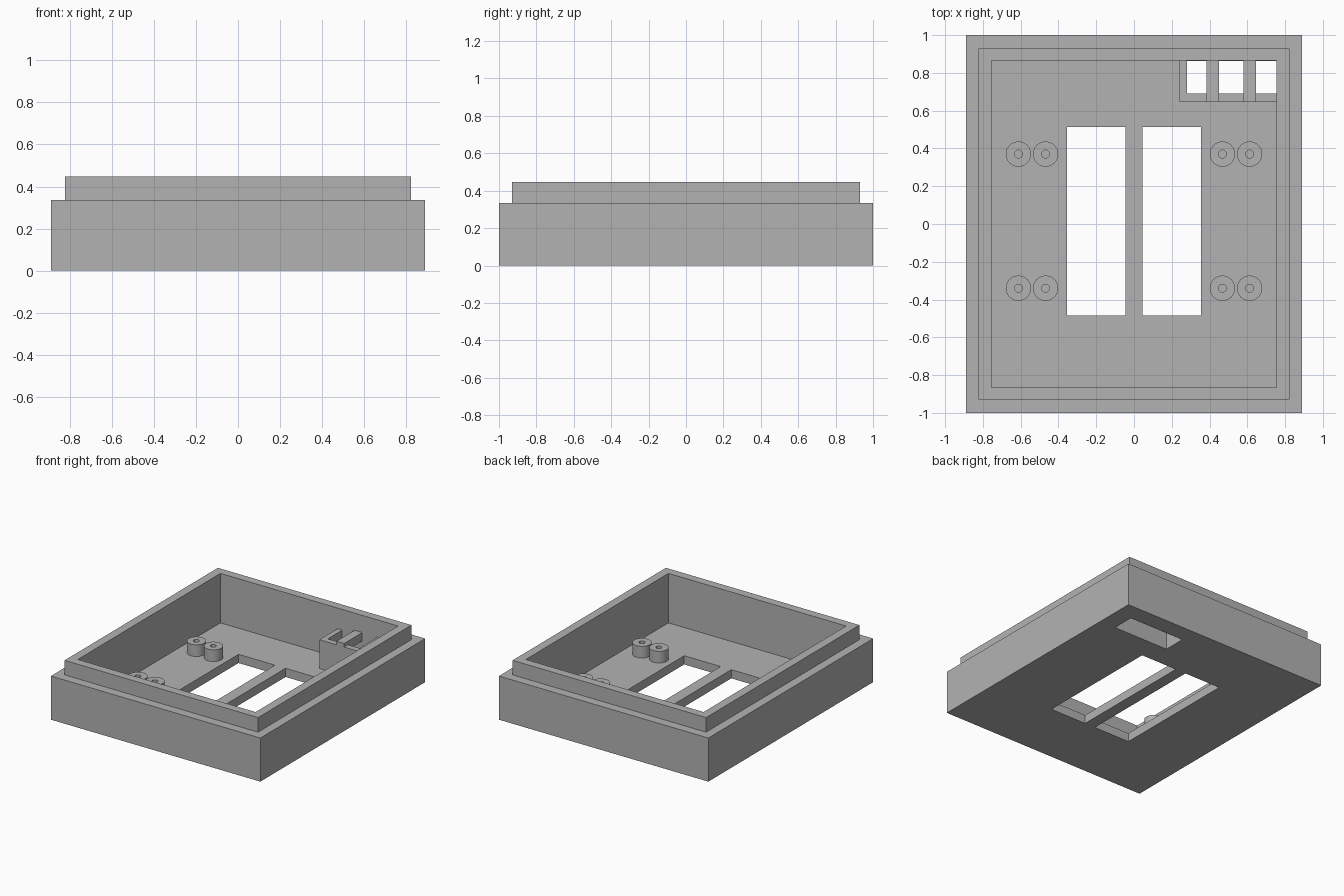
import bpy
import bmesh
from mathutils import Vector

# Remove the default cube only
default = bpy.data.objects.get("Cube")
if default:
    bpy.data.objects.remove(default, do_unlink=True)

# Single plain grey plastic
grey = bpy.data.materials.new("grey_plastic")
grey.use_nodes = True
grey.diffuse_color = (0.45, 0.45, 0.45, 1)
grey.node_tree.nodes["Principled BSDF"].inputs["Base Color"].default_value = (0.45, 0.45, 0.45, 1)

FLOOR = 0.067           # floor thickness
LEDGE, TOP = 0.335, 0.447
IN_X, IN_Y = 0.755, 0.865


def finish(name, bm):
    mesh = bpy.data.meshes.new(name)
    bmesh.ops.recalc_face_normals(bm, faces=bm.faces)
    bm.to_mesh(mesh)
    bm.free()
    mesh.materials.append(grey)
    obj = bpy.data.objects.new(name, mesh)
    bpy.context.collection.objects.link(obj)
    return obj


def box(name, x, y, z):
    """Box from (min, max) pairs along each axis."""
    bm = bmesh.new()
    bmesh.ops.create_cube(bm, size=1)
    for v in bm.verts:
        v.co = Vector([(a + b) / 2 + c * (b - a) for (a, b), c in zip((x, y, z), v.co)])
    return finish(name, bm)


def cut(target, x, y, z):
    cutter = box("cutter", x, y, z)
    cutter.hide_render = True
    cutter.hide_viewport = True
    cutter.display_type = 'WIRE'
    mod = target.modifiers.new("opening", 'BOOLEAN')
    mod.operation = 'DIFFERENCE'
    mod.solver = 'EXACT'
    mod.object = cutter
    return cutter


def stepped_shell():
    """Closed tray: outer wall, ledge, raised lip, cavity."""
    rings = [(0.89, 1.0, 0), (0.89, 1.0, LEDGE), (0.822, 0.93, LEDGE),
             (0.822, 0.93, TOP), (IN_X, IN_Y, TOP), (IN_X, IN_Y, FLOOR)]
    bm = bmesh.new()
    loops = [[bm.verts.new((sx * hx, sy * hy, z))
              for sx, sy in ((-1, -1), (1, -1), (1, 1), (-1, 1))]
             for hx, hy, z in rings]
    for low, high in zip(loops, loops[1:]):
        for i in range(4):
            j = (i + 1) % 4
            bm.faces.new((low[i], low[j], high[j], high[i]))
    bm.faces.new(loops[0][::-1])
    bm.faces.new(loops[-1])
    return finish("case_shell", bm)


def standoff(name, x, y, outer=0.067, inner=0.021, height=0.09, sides=32):
    """Hollow screw post, spun from a rectangular section."""
    bm = bmesh.new()
    section = [(outer, FLOOR), (outer, FLOOR + height), (inner, FLOOR + height), (inner, FLOOR)]
    verts = [bm.verts.new((r, 0, z)) for r, z in section]
    edges = [bm.edges.new(pair) for pair in zip(verts, verts[1:])]
    bmesh.ops.spin(bm, geom=verts + edges, axis=(0, 0, 1), cent=(0, 0, 0),
                   angle=6.2831853, steps=sides, use_duplicate=False)
    bmesh.ops.remove_doubles(bm, verts=bm.verts, dist=0.0005)
    bmesh.ops.translate(bm, verts=bm.verts, vec=(x, y, 0))
    obj = finish(name, bm)
    bpy.ops.object.select_all(action='DESELECT')
    obj.select_set(True)
    bpy.context.view_layer.objects.active = obj
    bpy.ops.object.shade_smooth_by_angle()


# Tray with two display windows and one connector opening in the floor
shell = stepped_shell()
through = (-0.1, 0.2)
cutters = [cut(shell, (0.045, 0.355), (-0.485, 0.513), through),
           cut(shell, (-0.355, -0.045), (-0.485, 0.513), through),
           cut(shell, (0.28, IN_X - 0.001), (0.69, IN_Y - 0.001), through)]

# Apply the openings and drop the cutters
bpy.context.view_layer.objects.active = shell
for mod in list(shell.modifiers):
    bpy.ops.object.modifier_apply(modifier=mod.name)
for c in cutters:
    bpy.data.objects.remove(c, do_unlink=True)

# Eight screw posts in pairs beside the windows
for row, y in (("back", 0.37), ("front", -0.34)):
    for side, s in (("left", 1), ("right", -1)):
        for place, x in (("inner", 0.468), ("outer", 0.612)):
            standoff(f"standoff_{row}_{side}_{place}", s * x, y)

# Connector housing in the back left corner, bridged by two bars
HOUSING_TOP = 0.288
box("housing_side_wall", (0.24, 0.28), (0.645, IN_Y), (FLOOR, HOUSING_TOP))
box("housing_front_wall", (0.28, IN_X), (0.645, 0.69), (FLOOR, HOUSING_TOP))
for i, x in enumerate((0.385, 0.58)):
    box(f"housing_bar_{i + 1}", (x, x + 0.065), (0.645, IN_Y), (0.25, 0.315))
